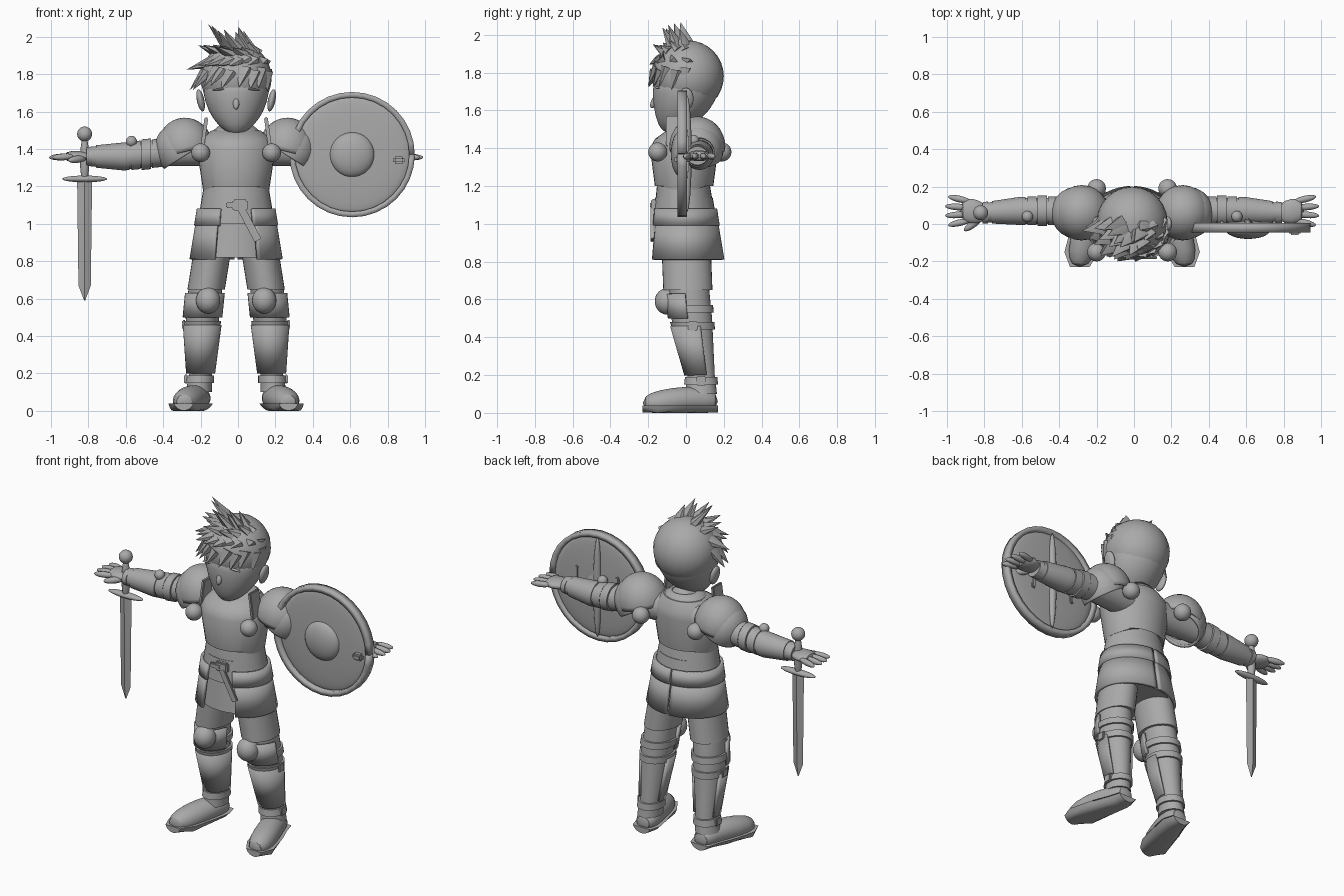
import bpy, bmesh, math, random
from mathutils import Vector, Matrix

cube = bpy.data.objects.get("Cube")
if cube:
    bpy.data.objects.remove(cube)
random.seed(4)
centre_line = -0.01
parts = []

grey = bpy.data.materials.new("plain_grey")
grey.use_nodes = True
grey.diffuse_color = (0.4, 0.4, 0.4, 1)
grey.node_tree.nodes["Principled BSDF"].inputs["Base Color"].default_value = grey.diffuse_color


def finish(name, bm, side=1, thick=0, soft=False):
    """Mirror to the given side, shift to the centre line and link as an object."""
    for vert in bm.verts:
        vert.co.x = side * vert.co.x + centre_line
    bmesh.ops.recalc_face_normals(bm, faces=bm.faces)
    mesh = bpy.data.meshes.new(name)
    bm.to_mesh(mesh)
    bm.free()
    mesh.materials.append(grey)
    part = bpy.data.objects.new(name, mesh)
    bpy.context.collection.objects.link(part)
    if thick:
        shell = part.modifiers.new("shell", "SOLIDIFY")
        shell.thickness, shell.offset = thick, 0
    if soft:
        subdivision = part.modifiers.new("soft", "SUBSURF")
        subdivision.levels = subdivision.render_levels = 1
    parts.append(part)
    return part


def section(keys, place):
    """Centre and radius of a limb at any place along it."""
    for low, high in zip(keys, keys[1:]):
        if place <= high[0]:
            break
    blend = (place - low[0]) / (high[0] - low[0])
    return [a + (b - a) * blend for a, b in zip(low[1:], high[1:])]


def loft(name, axis, keys, aspect=1, start=None, end=None, grow=0, side=1,
         arc=None, thick=0, soft=False, count=32):
    """Elliptical rings along an axis; a key is (place, centre, centre, radius)."""
    start = keys[0][0] if start is None else start
    end = keys[-1][0] if end is None else end
    places = [start] + [key[0] for key in keys if start < key[0] < end] + [end]
    first, second = [a for a in range(3) if a != axis]
    begin, finish_angle = [math.radians(a) for a in arc or (0, 360)]
    bm = bmesh.new()
    rings = []
    for place in places:
        u, v, radius = section(keys, place)
        ring = []
        for step in range(count + 1 if arc else count):
            angle = begin + (finish_angle - begin) * step / count
            point = Vector()
            point[axis] = place
            point[first] = u + (radius + grow) * math.cos(angle)
            point[second] = v + (radius * aspect + grow) * math.sin(angle)
            ring.append(bm.verts.new(point))
        rings.append(ring)
    for lower, upper in zip(rings, rings[1:]):
        for step in range(count):
            after = (step + 1) % len(lower)
            bm.faces.new((lower[step], lower[after], upper[after], upper[step]))
    if not arc:
        bm.faces.new(rings[0])
        bm.faces.new(rings[-1])
    return finish(name, bm, side, thick, soft)


def ball(name, place, size, side=1, tilt=0, cut=None):
    """Ellipsoid tilted about y; cut leaves an open dome above that unit height."""
    bm = bmesh.new()
    bmesh.ops.create_uvsphere(bm, u_segments=24, v_segments=16, radius=1)
    if cut is not None:
        bmesh.ops.bisect_plane(bm, geom=bm.verts[:] + bm.edges[:] + bm.faces[:],
                               plane_co=(0, 0, cut), plane_no=(0, 0, -1), clear_outer=True)
    bm.transform(Matrix.Translation(place) @ Matrix.Rotation(math.radians(tilt), 4, "Y")
                 @ Matrix.Diagonal(size).to_4x4())
    finish(name, bm, side, 0 if cut is None else 0.016)


def align(bm, base, tip, scale):
    """Place a shape that points up z between two points."""
    turn = (tip - base).to_track_quat("Z", "Y").to_matrix().to_4x4()
    bm.transform(Matrix.Translation((base + tip) / 2) @ turn @ Matrix.Diagonal(scale).to_4x4())


def limb(name, base, tip, radius, side=1):
    """Rounded finger-like form."""
    base, tip = Vector(base), Vector(tip)
    bm = bmesh.new()
    bmesh.ops.create_uvsphere(bm, u_segments=12, v_segments=8, radius=1)
    align(bm, base, tip, Vector((radius, radius, ((tip - base).length + radius) / 2)))
    finish(name, bm, side)


def spike(name, base, tip, radius):
    """Flattened pointed tuft."""
    bm = bmesh.new()
    bmesh.ops.create_cone(bm, segments=6, radius1=radius, radius2=0,
                          depth=(tip - base).length, cap_ends=True)
    align(bm, base, tip, Vector((1, 0.6, 1)))
    finish(name, bm)


def box(name, place, size, side=1, tilt=0):
    bm = bmesh.new()
    bmesh.ops.create_cube(bm, size=1)
    bm.transform(Matrix.Diagonal(size).to_4x4())
    bmesh.ops.bevel(bm, geom=bm.edges[:], offset=min(size) / 4, segments=2, affect="EDGES")
    bm.transform(Matrix.Translation(place) @ Matrix.Rotation(math.radians(tilt), 4, "Y"))
    finish(name, bm, side)


# body profiles, shared by the limbs and by the armour that wraps them
torso = [(1.2, 0, -.01, .18), (1.4, 0, -.01, .21), (1.45, 0, 0, .19), (1.5, 0, .02, .13)]
hips = [(.8, 0, 0, .23), (1.1, 0, -.01, .18)]
thigh = [(.65, .16, .01, .1), (.9, .12, 0, .1)]
shin = [(.1, .2, .08, .07), (.2, .19, .08, .06), (.5, .18, .03, .09), (.7, .16, .01, .09)]
foot = [(-.23, .28, .05, .04), (-.15, .27, .05, .08), (0, .23, .07, .08), (.1, .2, .07, .07), (.17, .2, .06, .05)]
arm = [(.1, .05, 1.4, .09), (.4, .07, 1.38, .07), (.6, .07, 1.36, .07), (.8, .06, 1.36, .05)]
palm = [(.78, .06, 1.36, .05), (.85, .07, 1.36, .07), (.92, .07, 1.36, .06)]
face = [(1.48, 0, -.08, .04), (1.53, 0, -.05, .1), (1.6, 0, -.02, .15), (1.7, 0, 0, .18), (1.8, 0, .01, .18)]

# head and face
skull = Vector((0, .01, 1.78))
ball("skull", skull, Vector((.19, .19, .19)))
loft("face", 2, face, soft=True)
limb("nose", (0, -.15, 1.68), (0, -.18, 1.62), .018)
loft("neck", 2, torso, start=1.45, end=1.56, grow=-.03)

# hair tufts in rows from the fringe to the crown, swept to the right side
for row in range(4):
    climb = row / 3
    lean = Vector((-.25, 0, -.8)).lerp(Vector((-.5, -.2, .15)), climb)
    count = 10 - row
    for index in range(count):
        turn = math.radians(-170 + 160 * index / (count - 1) + random.uniform(-6, 6))
        lift = math.radians(14 + 55 * climb + random.uniform(-5, 5))
        out = Vector((math.cos(turn) * math.cos(lift), math.sin(turn) * math.cos(lift), math.sin(lift)))
        base = skull + out * .17
        length = .13 * random.uniform(.85, 1.2)
        spike("hair_tuft", base, base + (out * (.4 + climb / 3) + lean) * length, .05)

# torso, with an arched lower edge on the breastplate
loft("waist_shirt", 2, hips, .8, start=1, end=1.3, grow=.01)
cuirass = loft("cuirass", 2, torso, .86, start=1.18)
for vert in cuirass.data.vertices:
    if vert.co.z < 1.19:
        vert.co.z += .06 * max(0, 1 - abs(vert.co.x - centre_line) / .17)
loft("collar", 2, torso, .9, start=1.48, end=1.53, grow=-.02, arc=(-80, 260), thick=.015)

# belt and skirt
loft("belt", 2, hips, .85, start=1.08, end=1.14, grow=.005)
box("buckle", (.02, -.17, 1.1), (.08, .03, .06))
box("buckle_pin", (-.02, -.18, 1.1), (.07, .02, .03))
box("belt_tail", (.07, -.18, 1), (.04, .015, .2), tilt=-28)
loft("skirt", 2, hips, .8, start=.82, grow=-.01)

for side in (1, -1):
    # face details
    ball("ear", (.19, 0, 1.66), Vector((.02, .04, .06)), side, 12)
    ball("closed_eye", (.08, -.15, 1.72), Vector((.05, .012, .006)), side, 6)

    # skirt plates
    loft("lower_tasset", 2, hips, .8, .81, 1.02, .012, side, (-62, 88), .018)
    loft("upper_tasset", 2, hips, .8, .99, 1.08, .018, side, (-66, 88), .018)

    # shoulder armour
    ball("pauldron", (.27, .06, 1.41), Vector((.14, .14, .15)), side, 14, -.15)
    ball("pauldron_lame", (.3, .06, 1.39), Vector((.12, .13, .14)), side, 32, -.25)
    box("shoulder_strap", (.17, -.06, 1.49), (.02, .09, .16), side, -8)
    for name, depth in (("front_rivet", -.15), ("back_rivet", .19)):
        ball(name, (.19, depth, 1.38), Vector((.05, .05, .05)), side)

    # arm, elbow bands and gauntlet
    loft("arm", 0, arm, side=side)
    for band in range(3):
        place = .4 + band * .055
        loft("elbow_band", 0, arm, start=place, end=place + .05, grow=.012 if band == 1 else .006, side=side)
    ball("elbow_rivet", (.56, .04, 1.44), Vector((.03, .03, .03)), side)
    loft("gauntlet", 0, arm, start=.57, end=.75, grow=.005, side=side)
    loft("cuff", 0, arm, .85, .77, .8, .006, side)

    # hand with spread fingers
    loft("palm", 0, palm, .45, side=side, soft=True)
    for finger in range(4):
        spread = finger - 1.5
        tip = (1 - abs(spread) / 60, .07 - spread * .05, 1.355)
        limb("finger", (.87, .07 - spread * .034, 1.36), tip, .018, side)
    limb("thumb", (.81, .03, 1.35), (.89, -.03, 1.34), .02, side)

    # leg and its armour
    loft("trouser_leg", 2, thigh, 1.3, side=side)
    loft("lower_leg", 2, shin, 1.2, side=side)
    loft("shin_guard", 2, shin, 1.2, .2, .46, .01, side, (-200, 20), .015)
    loft("knee_plate", 2, shin, 1.2, .5, .63, .01, side, (-170, -10), .016)
    ball("knee_cap", (.15, -.1, .59), Vector((.065, .065, .07)), side)
    for place in (.15, .44, .53):
        loft("leg_strap", 2, shin, 1.2, place, place + .04, .012, side)
    for place in (.17, .46):
        x, y, radius = section(shin, place)
        box("leg_buckle", (x + radius + .012, y, place), (.02, .05, .05), side)

    # boot on a flat sole of the same outline
    boot = loft("boot", 1, foot, .9, side=side, soft=True)
    sole = loft("sole", 1, foot, .9, grow=.012, side=side)
    for vert in boot.data.vertices:
        vert.co.z = max(vert.co.z, .02)
    for vert in sole.data.vertices:
        vert.co.z = min(max(vert.co.z, 0), .04)

# shield on the left arm
hub_x, hub_z = .62, 1.37
ball("shield_face", (hub_x, -.015, hub_z), Vector((.31, .024, .31)))
loft("shield_rim", 1, [(-.045, hub_x, hub_z, .32), (.005, hub_x, hub_z, .32)], arc=(0, 360), thick=.03)
ball("shield_boss", (hub_x, -.03, hub_z), Vector((.12, .05, .12)))
limb("shield_brace", (hub_x, .005, hub_z - .3), (hub_x, .005, hub_z + .3), .025)
for offset in (-.14, .14):
    box("shield_grip", (hub_x + offset, 0, hub_z), (.025, .03, .2))
box("shield_peg", (.87, -.04, 1.34), (.06, .04, .04))

# sword in the right hand
hilt_x, hilt_y = -.81, .06
ball("pommel", (hilt_x, hilt_y, 1.48), Vector((.04, .04, .04)))
limb("grip", (hilt_x, hilt_y, 1.22), (hilt_x, hilt_y, 1.46), .025)
ball("crossguard", (hilt_x, hilt_y, 1.24), Vector((.12, .025, .018)))
loft("blade", 2, [(.59, hilt_x, hilt_y, .003), (.67, hilt_x, hilt_y, .033), (1.23, hilt_x, hilt_y, .04)], .4, count=4)

# shading
bpy.ops.object.select_all(action="DESELECT")
for part in parts:
    part.select_set(True)
bpy.context.view_layer.objects.active = parts[0]
bpy.ops.object.shade_smooth_by_angle(angle=math.radians(40))
